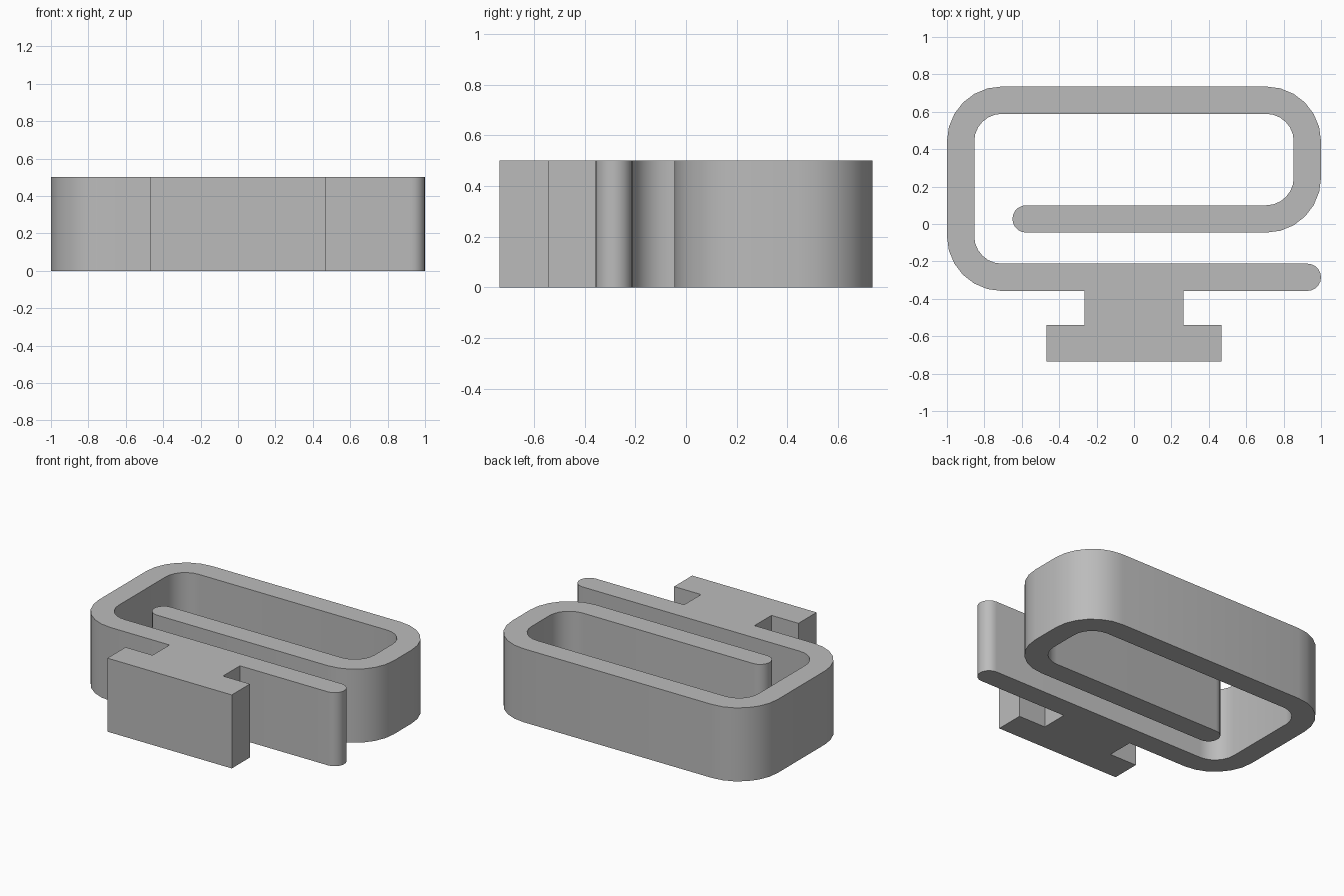
import bpy
import bmesh
from math import cos, sin, radians

cube = bpy.data.objects.get("Cube")
if cube:
    bpy.data.objects.remove(cube, do_unlink=True)

HEIGHT = 0.5
OUTER, INNER = 0.293, 0.147      # bend radii on both sides of the strip
CAP = (OUTER - INNER) / 2        # round end radius


def arc(centre, radius, start, end, steps=6):
    """Points along an arc, angles in degrees."""
    angles = [radians(start + (end - start) * i / steps) for i in range(steps + 1)]
    return [(centre[0] + radius * cos(a), centre[1] + radius * sin(a)) for a in angles]


# Four quarter bends of the strip, in order of travel: centre and start angle
bends = [((0.707, 0.247), -90), ((0.707, 0.442), 0),
         ((-0.707, 0.442), 90), ((-0.707, -0.065), 180)]

# Outer side of the strip
outline = []
for centre, start in bends:
    outline += arc(centre, OUTER, start, start + 90)

# T-shaped foot joined to the front arm
arm_y, step_y, foot_y = -0.358, -0.54, -0.735
foot_half = [(0.265, arm_y), (0.265, step_y), (0.468, step_y), (0.468, foot_y)]
outline += [(-x, y) for x, y in foot_half] + foot_half[::-1]

# Free end of the front arm, inner side of the strip, free end of the middle arm
outline += arc((1 - CAP, arm_y + CAP), CAP, -90, 90, 10)
for centre, start in reversed(bends):
    outline += arc(centre, INNER, start + 90, start)
outline += arc((-0.577, 0.027), CAP, 90, 270, 10)

# Extrude the outline into a solid
bm = bmesh.new()
base = bm.faces.new([bm.verts.new((x, y, 0)) for x, y in outline])
raised = bmesh.ops.extrude_face_region(bm, geom=[base], use_keep_orig=True)
top_verts = [v for v in raised["geom"] if isinstance(v, bmesh.types.BMVert)]
bmesh.ops.translate(bm, verts=top_verts, vec=(0, 0, HEIGHT))
bmesh.ops.recalc_face_normals(bm, faces=bm.faces)
mesh = bpy.data.meshes.new("spring_clip")
bm.to_mesh(mesh)
bm.free()
clip = bpy.data.objects.new("spring_clip", mesh)
bpy.context.collection.objects.link(clip)

# Plain grey
grey = bpy.data.materials.new("plain grey")
grey.use_nodes = True
colour = (0.5, 0.5, 0.5, 1)
grey.diffuse_color = colour
grey.node_tree.nodes["Principled BSDF"].inputs["Base Color"].default_value = colour
mesh.materials.append(grey)

# Smooth bends, sharp edges
bpy.context.view_layer.objects.active = clip
clip.select_set(True)
bpy.ops.object.shade_smooth_by_angle(angle=radians(30))
